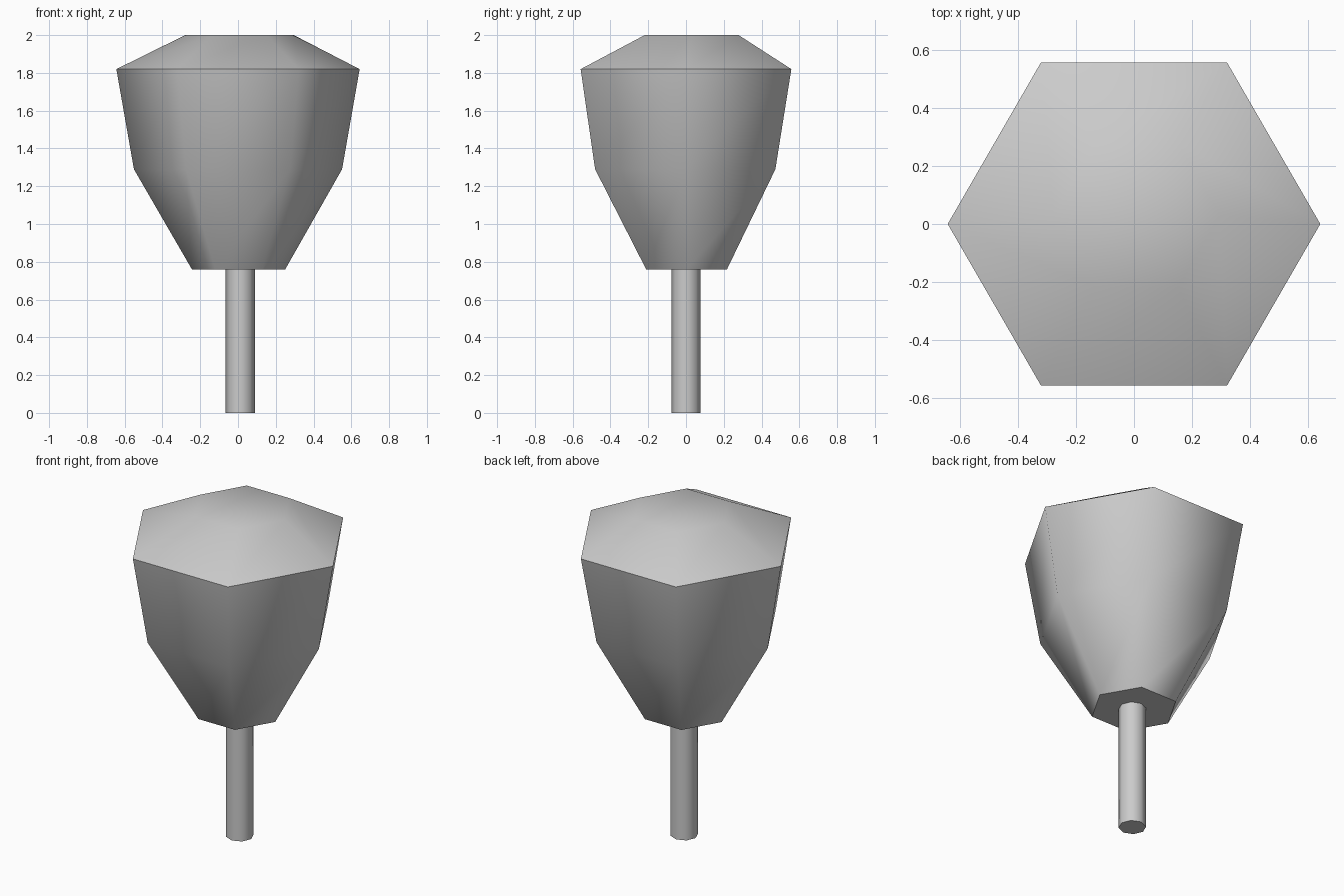
import bpy, bmesh
from math import cos, sin, tau

if "Cube" in bpy.data.objects:
    bpy.data.objects.remove(bpy.data.objects["Cube"])


def loft(name, sides, rings, sharp_rings):
    """Skin polygon rings (x, y, z, radius), cap both ends, smooth with chosen sharp rings."""
    bm = bmesh.new()
    loops = [[bm.verts.new((x + r * cos(tau * i / sides), y + r * sin(tau * i / sides), z))
              for i in range(sides)] for x, y, z, r in rings]
    for a, b in zip(loops, loops[1:]):
        for i in range(sides):
            j = (i + 1) % sides
            bm.faces.new((a[i], a[j], b[j], b[i]))
    bm.faces.new(loops[0][::-1])
    bm.faces.new(loops[-1])
    for f in bm.faces:
        f.smooth = True
    for k in sharp_rings:
        for i in range(sides):
            bm.edges.get((loops[k][i], loops[k][(i + 1) % sides])).smooth = False
    mesh = bpy.data.meshes.new(name)
    bm.to_mesh(mesh)
    bm.free()
    obj = bpy.data.objects.new(name, mesh)
    bpy.context.collection.objects.link(obj)
    return obj


# Eight-sided trunk, slightly off centre
loft("trunk", 8, [(0.012, 0, 0, 0.077), (0.012, 0, 0.78, 0.077)], [0, 1])

# Six-sided crown: base, shoulder, widest rim, small flat top
loft("crown", 6, [(0.003, 0.003, 0.76, 0.247),
                  (0, -0.004, 1.29, 0.551),
                  (0, 0, 1.82, 0.644),
                  (0.008, 0.03, 2.0, 0.287)], [0, 2])
